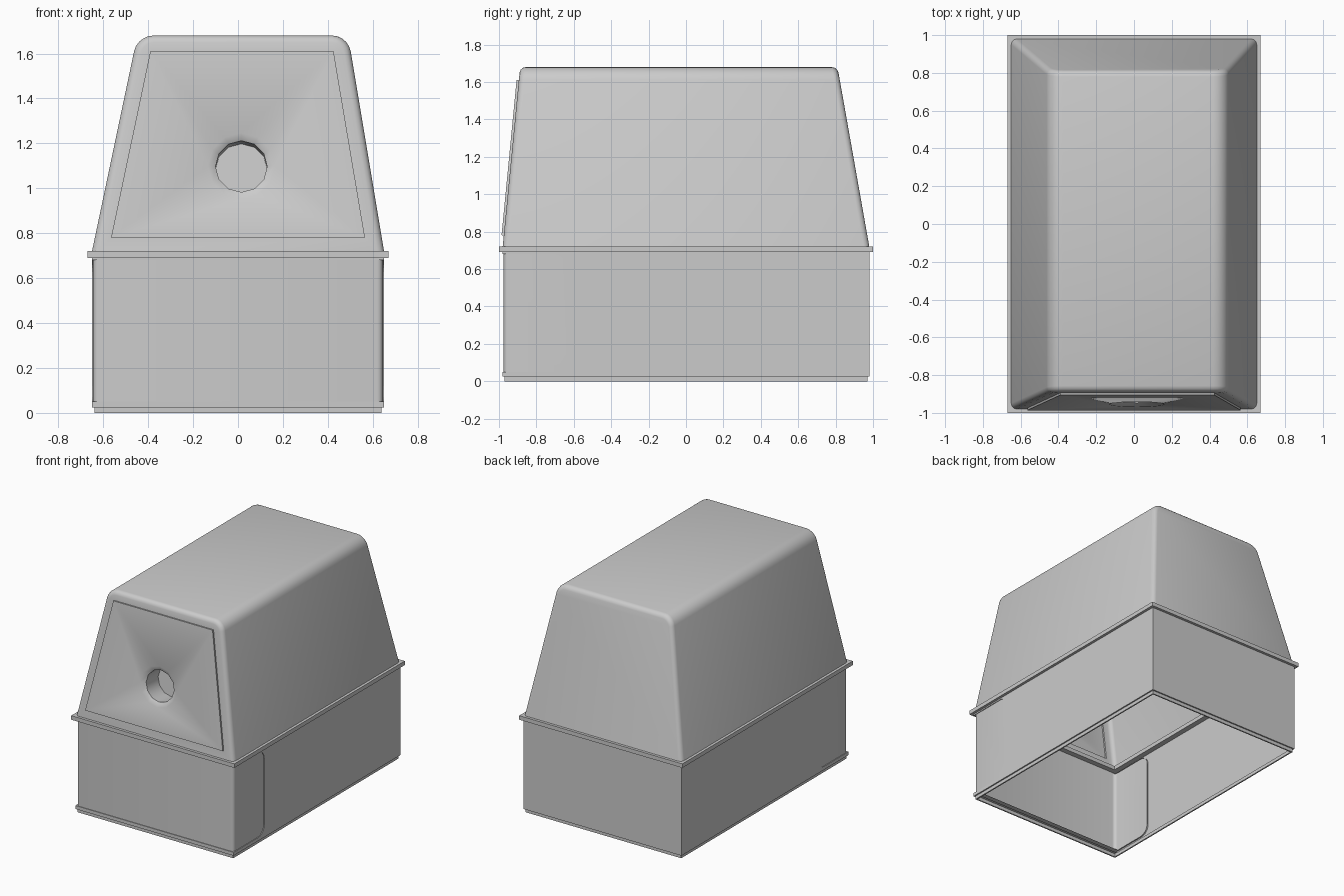
import bpy, bmesh
from math import sin, cos, pi, radians
from mathutils import Vector

if "Cube" in bpy.data.objects:
    bpy.data.objects.remove(bpy.data.objects["Cube"])


def finish(bm, name, smooth=True):
    bmesh.ops.remove_doubles(bm, verts=bm.verts, dist=1e-5)
    bmesh.ops.recalc_face_normals(bm, faces=bm.faces)
    mesh = bpy.data.meshes.new(name)
    bm.to_mesh(mesh)
    bm.free()
    ob = bpy.data.objects.new(name, mesh)
    bpy.context.collection.objects.link(ob)
    bpy.ops.object.select_all(action='DESELECT')
    ob.select_set(True)
    bpy.context.view_layer.objects.active = ob
    if smooth:
        bpy.ops.object.shade_smooth_by_angle(angle=radians(35))
    return ob


def face(bm, pts):
    return bm.faces.new([bm.verts.new(p) for p in pts])


def loop(bm, pts):
    vs = [bm.verts.new(p) for p in pts]
    return vs, [bm.edges.new((vs[i - 1], vs[i])) for i in range(len(vs))]


def bridge(bm, a, b):
    for i in range(len(a)):
        bm.faces.new((a[i - 1], a[i], b[i], b[i - 1]))


def rect(x, y, z):
    return [(-x, -y, z), (x, -y, z), (x, y, z), (-x, y, z)]


def ring_stack(name, sections, closed):
    # rectangular loops (x, y, z) bridged one after another
    bm = bmesh.new()
    loops = [loop(bm, rect(*s))[0] for s in sections]
    for a, b in zip(loops, loops[1:] + (loops[:1] if closed else [])):
        bridge(bm, a, b)
    return finish(bm, name, False)


# --- Upper housing: open-bottomed lopsided frustum with rounded edges
bm = bmesh.new()
low = [bm.verts.new(p) for p in rect(0.65, 0.98, 0.72)]
top = [bm.verts.new(p) for p in
       [(-0.448, -0.887, 1.68), (0.49, -0.887, 1.68), (0.49, 0.81, 1.68), (-0.448, 0.81, 1.68)]]
bridge(bm, low, top)
bm.faces.new(top)
bmesh.ops.recalc_face_normals(bm, faces=bm.faces)
long_edges = [e for e in bm.edges if len(e.link_faces) == 2
              and all(v.co.z > 1.6 for v in e.verts)
              and abs(e.verts[0].co.y - e.verts[1].co.y) > 1]
bmesh.ops.bevel(bm, geom=long_edges, offset=0.07, segments=5, profile=0.5, affect='EDGES')
bm.normal_update()
end_edges = [e for e in bm.edges if len(e.link_faces) == 2
             and sum(abs(f.normal.y) > 0.9 for f in e.link_faces) == 1]
bmesh.ops.bevel(bm, geom=end_edges, offset=0.03, segments=3, profile=0.5, affect='EDGES')
bm.normal_update()

# --- Raised front panel and sharpening hole, worked into the front face
front = max((f for f in bm.faces if f.normal.y < -0.9), key=lambda f: f.calc_area())
n = Vector((0, -0.96, -0.093))
slope = 0.093 / 0.96
n = Vector((0, -1, slope)).normalized()
up = Vector((0, slope, 1)).normalized()


def on_front(x, z, lift=0.0):
    return Vector((x, -0.98 + (z - 0.72) * slope, z)) + n * lift


outer_edges = list(front.edges)
bmesh.ops.delete(bm, geom=[front], context='FACES_ONLY')
outline = [(-0.565, 0.78), (0.565, 0.78), (0.425, 1.61), (-0.39, 1.61)]
base_v, base_e = loop(bm, [on_front(x, z) for x, z in outline])
bmesh.ops.triangle_fill(bm, edges=outer_edges + base_e, use_beauty=True, normal=n)
rise_v, rise_e = loop(bm, [on_front(x, z, 0.012) for x, z in outline])
bridge(bm, base_v, rise_v)


def hole_ring(r, lift):
    c = on_front(0.015, 1.098, lift)
    return loop(bm, [c + Vector((r * sin(i * pi / 6), 0, 0)) + up * (r * cos(i * pi / 6))
                     for i in range(12)])


rim_v, rim_e = hole_ring(0.148, 0.012)
bmesh.ops.triangle_fill(bm, edges=rise_e + rim_e, use_beauty=True, normal=n)
throat = hole_ring(0.115, -0.008)[0]
bottom = hole_ring(0.115, -0.15)[0]
bridge(bm, rim_v, throat)
bridge(bm, throat, bottom)
bm.faces.new(bottom)
finish(bm, "upper_housing")

# --- Flange between the two halves
ring_stack("middle_flange", [(0.67, 1.0, 0.69), (0.67, 1.0, 0.72),
                             (0.61, 0.94, 0.72), (0.61, 0.94, 0.69)], True)

# --- Foot rim with a small step up to the base walls
ring_stack("foot_rim", [(0.65, 0.98, 0.025), (0.64, 0.97, 0.025), (0.64, 0.97, 0.0),
                        (0.63, 0.96, 0.0), (0.63, 0.96, 0.025)], False)


# Rounded back end of the drawer side, bottom to top, as (y, z)
def drawer_end():
    r, y, z0, z1 = 0.07, -0.62, 0.05, 0.68
    lower = [(y - r + r * sin(a), z0 + r - r * cos(a)) for a in [i * pi / 12 for i in range(7)]]
    return lower + [(py, z0 + z1 - pz) for py, pz in reversed(lower)]


# --- Base walls: sides notched for the drawer, plain back, thin front strips
bm = bmesh.new()
for s in (-1, 1):
    side = [(-0.98, 0.025), (0.98, 0.025), (0.98, 0.69), (-0.98, 0.69), (-0.98, 0.68)]
    side += drawer_end()[::-1] + [(-0.98, 0.05)]
    face(bm, [(s * 0.65, y, z) for y, z in side])
    # notch lip turned inwards
    notch = [(-0.98, 0.05)] + drawer_end() + [(-0.98, 0.68)]
    for (ya, za), (yb, zb) in zip(notch, notch[1:]):
        face(bm, [(s * 0.65, ya, za), (s * 0.65, yb, zb), (s * 0.64, yb, zb), (s * 0.64, ya, za)])
face(bm, [(-0.65, 0.98, 0.025), (0.65, 0.98, 0.025), (0.65, 0.98, 0.69), (-0.65, 0.98, 0.69)])
for z0, z1 in ((0.025, 0.05), (0.68, 0.69)):
    face(bm, [(-0.65, -0.98, z0), (0.65, -0.98, z0), (0.65, -0.98, z1), (-0.65, -0.98, z1)])
for z in (0.025, 0.05):
    face(bm, [(-0.65, -0.98, z), (0.65, -0.98, z), (0.65, -0.94, z), (-0.65, -0.94, z)])
finish(bm, "base_walls", False)

# --- Shavings drawer front, wrapping around both front corners
bm = bmesh.new()
face(bm, [(-0.645, -0.975, 0.05), (0.645, -0.975, 0.05), (0.645, -0.975, 0.68), (-0.645, -0.975, 0.68)])
for s in (-1, 1):
    pts = [(-0.975, 0.05)] + drawer_end() + [(-0.975, 0.68)]
    face(bm, [(s * 0.645, y, z) for y, z in pts])
bmesh.ops.remove_doubles(bm, verts=bm.verts, dist=1e-5)
bmesh.ops.recalc_face_normals(bm, faces=bm.faces)
corners = [e for e in bm.edges if len(e.link_faces) == 2]
bmesh.ops.bevel(bm, geom=corners, offset=0.025, segments=4, profile=0.5, affect='EDGES')
finish(bm, "drawer_front")
